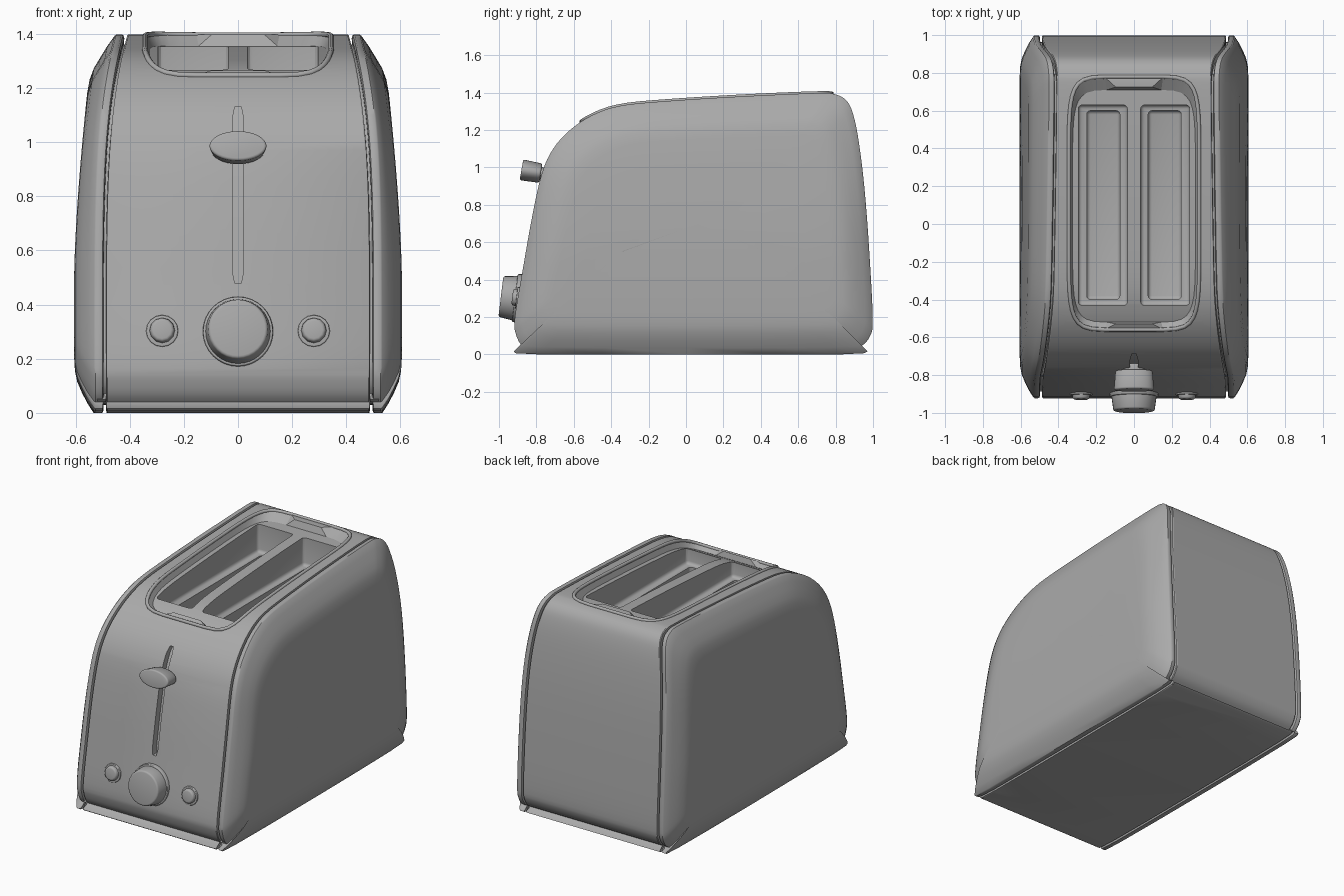
import bpy, bmesh, math
from mathutils import Vector

if "Cube" in bpy.data.objects:
    bpy.data.objects.remove(bpy.data.objects["Cube"], do_unlink=True)

grey = bpy.data.materials.new("Plain Grey")
grey.use_nodes = True
grey.diffuse_color = (0.4, 0.4, 0.4, 1)
grey.node_tree.nodes["Principled BSDF"].inputs["Base Color"].default_value = grey.diffuse_color


# Helpers
def smooth_loop(points, steps=4):
    """Closed Catmull-Rom curve through the points."""
    out, n = [], len(points)
    for i in range(n):
        a, b, c, d = (Vector(points[(i + k) % n]) for k in (-1, 0, 1, 2))
        for s in range(steps):
            t = s / steps
            out.append(b + (c - a) * t / 2 + (2 * a - 5 * b + 4 * c - d) * t * t / 2
                       + (3 * b - a - 3 * c + d) * t ** 3 / 2)
    return out


def lookup(pairs, v):
    """Linear interpolation in sorted pairs."""
    for (a, fa), (b, fb) in zip(pairs, pairs[1:]):
        if v <= b:
            return fa + (fb - fa) * (v - a) / max(b - a, 1e-6)
    return pairs[-1][1]


def finish(ob, angle=35):
    ob.data.materials.clear()
    ob.data.materials.append(grey)
    bpy.ops.object.select_all(action='DESELECT')
    bpy.context.view_layer.objects.active = ob
    ob.select_set(True)
    bpy.ops.object.shade_smooth_by_angle(angle=math.radians(angle))


def loft(name, rings):
    """Skin equal rings and close both ends with fans."""
    bm = bmesh.new()
    loops = [[bm.verts.new(p) for p in r] for r in rings]
    n = len(loops[0])
    for a, b in zip(loops, loops[1:]):
        for i in range(n):
            j = (i + 1) % n
            bm.faces.new((a[i], a[j], b[j], b[i]))
    for loop in (loops[0], loops[-1]):
        mid = bm.verts.new(sum((v.co for v in loop), Vector()) / n)
        for i in range(n):
            bm.faces.new((loop[i], loop[(i + 1) % n], mid))
    bmesh.ops.recalc_face_normals(bm, faces=bm.faces)
    me = bpy.data.meshes.new(name)
    bm.to_mesh(me)
    bm.free()
    ob = bpy.data.objects.new(name, me)
    bpy.context.collection.objects.link(ob)
    return ob


def box(name, x0, x1, y0, y1, z0, z1, bevel):
    bpy.ops.mesh.primitive_cube_add(size=1, location=((x0 + x1) / 2, (y0 + y1) / 2, (z0 + z1) / 2))
    ob = bpy.context.object
    ob.name = name
    ob.scale = (x1 - x0, y1 - y0, z1 - z0)
    bpy.ops.object.transform_apply(location=False, rotation=False, scale=True)
    apply_mod(ob, 'BEVEL', width=bevel, segments=3)
    return ob


def apply_mod(ob, kind, **props):
    mod = ob.modifiers.new(kind.title(), kind)
    for k, v in props.items():
        setattr(mod, k, v)
    bpy.context.view_layer.objects.active = ob
    bpy.ops.object.modifier_apply(modifier=mod.name)


def cut(target, cutter):
    apply_mod(target, 'BOOLEAN', object=cutter, operation='DIFFERENCE', solver='EXACT')
    bpy.data.objects.remove(cutter, do_unlink=True)


def knob(name, loc, r_back, r_front, depth, height=1, tilt=83, sides=32, bevel=0.01):
    """Tapered round control whose axis leans with the front face."""
    bpy.ops.mesh.primitive_cone_add(vertices=sides, radius1=r_back, radius2=r_front, depth=depth,
                                    location=loc, rotation=(math.radians(tilt), 0, 0))
    ob = bpy.context.object
    ob.name = name
    ob.scale = (1, height, 1)
    bpy.ops.object.transform_apply(location=False, rotation=False, scale=True)
    apply_mod(ob, 'BEVEL', width=bevel, segments=3, limit_method='ANGLE')
    finish(ob)


# Side profile (y, z)
PROFILE = smooth_loop([
    (-0.78, 0), (-0.87, 0.04), (-0.91, 0.11), (-0.915, 0.2), (-0.87, 0.47), (-0.82, 0.75),
    (-0.77, 0.97), (-0.71, 1.1), (-0.62, 1.2), (-0.5, 1.28), (-0.35, 1.33), (-0.1, 1.355),
    (0.3, 1.38), (0.7, 1.397), (0.8, 1.39), (0.86, 1.355), (0.895, 1.28), (0.925, 1.13),
    (0.955, 0.88), (0.98, 0.55), (0.998, 0.2), (0.985, 0.1), (0.93, 0.04), (0.82, 0)])
MID = Vector((0.05, 0.68))
TOP = sorted((p.x, p.y) for p in PROFILE if p.y > 1.02 and p.x < 0.84)
FRONT = sorted((p.y, p.x) for p in PROFILE if p.x < -0.4 and p.y > 0.15)


def rim(z):
    return 0.533 - 0.078 * (max(z, 0) / 1.4) ** 5


def full(z):
    return 0.605 - 0.05 * (max(0, z - 0.5) / 0.7) ** 1.5


def ring(side, inset, offset=0.0, bulge=0.0):
    """Profile loop shrunk by a distance and placed on the flank."""
    out = []
    for p in PROFILE:
        d = p - MID
        q = MID + Vector((d.x * (1 - inset / 0.95), d.y * (1 - inset / 0.69)))
        z = max(q.y, 0)
        x = rim(p.y) - offset
        x += (full(z) - x) * bulge
        out.append((side * x, q.x, z))
    return out


# Wrapped metal housing
band = [(0.035, 0.012), (0.035, 0.045), (0.003, 0.047), (0, 0.052)]
housing = loft("housing", [ring(-1, i, o) for i, o in band]
               + [ring(1, i, o) for i, o in reversed(band)])

# Side panels with a piped rim and bulged flank
for side, label in ((1, "left"), (-1, "right")):
    flank = [ring(side, 0.014, 0.036), ring(side, 0.002, 0.032), ring(side, 0, 0.026),
             ring(side, 0, 0.006), ring(side, 0.005, 0)]
    flank += [ring(side, i, 0, b) for i, b in
              ((0.04, 0.32), (0.08, 0.6), (0.12, 0.84), (0.16, 0.96), (0.21, 1), (0.35, 1), (0.55, 1))]
    finish(loft(label + "_side_panel", flank), 40)

# Sunken tray around the bread slots
sections, outline = [], []
STEPS = 28
for k in range(STEPS + 1):
    t = 0.9995 * math.sin(math.pi / 2 * (2 * k / STEPS - 1))
    w = (1 - abs(t) ** 7) ** (1 / 7)
    ya, yb = 0.11 + 0.67 * t, 0.095 + 0.615 * t
    za, zb = lookup(TOP, ya), lookup(TOP, yb) - 0.042
    a, b = 0.345 * w, 0.325 * w
    sections.append([(-b, yb, zb), (b, yb, zb), (a, ya, za + 0.004),
                     (a, ya, za + 0.3), (-a, ya, za + 0.3), (-a, ya, za + 0.004)])
    outline.append((a, ya, za))
cut(housing, loft("tray_cutter", sections))

# Bread slots, each narrowing to a carriage well
for side in (1, -1):
    for x0, x1, y0, y1, z0 in ((0.035, 0.295, -0.43, 0.63, 1.17), (0.075, 0.25, -0.4, 0.6, 0.75)):
        a, b = sorted((side * x0, side * x1))
        cut(housing, box("slot_cutter", a, b, y0, y1, z0, 1.7, 0.02))

# Lever track following the front
track = []
for k in range(17):
    z = 0.48 + 0.65 * k / 16
    y = lookup(FRONT, z)
    w = 0.012 if k in (0, 16) else 0.02
    track.append([(-w, y - 0.1, z), (w, y - 0.1, z), (w, y + 0.045, z), (-w, y + 0.045, z)])
cut(housing, loft("track_cutter", track))
finish(housing, 30)

# Raised lip around the tray
curve = bpy.data.curves.new("tray_lip", 'CURVE')
curve.dimensions = '3D'
curve.bevel_depth = 0.011
curve.bevel_resolution = 2
loop = outline + [(-x, y, z) for x, y, z in reversed(outline)]
spline = curve.splines.new('POLY')
spline.points.add(len(loop) - 1)
for pt, co in zip(spline.points, loop):
    pt.co = (*co, 1)
spline.use_cyclic_u = True
lip = bpy.data.objects.new("tray_lip", curve)
bpy.context.collection.objects.link(lip)
bpy.ops.object.select_all(action='DESELECT')
bpy.context.view_layer.objects.active = lip
lip.select_set(True)
bpy.ops.object.convert(target='MESH')
finish(bpy.context.object, 50)

# Front controls
knob("lever_stem", (0, -0.77, 0.965), 0.06, 0.06, 0.06, 0.6)
knob("lever_handle", (0, -0.828, 0.978), 0.098, 0.106, 0.105, 0.53, tilt=80)
knob("dial_base", (0, -0.9, 0.3), 0.132, 0.128, 0.03, bevel=0.004)
knob("dial", (0, -0.94, 0.304), 0.123, 0.109, 0.1)
for side, label in ((1, "left"), (-1, "right")):
    knob(label + "_button_base", (side * 0.28, -0.897, 0.302), 0.062, 0.058, 0.02, sides=16, bevel=0.003)
    knob(label + "_button", (side * 0.28, -0.909, 0.305), 0.05, 0.043, 0.04, sides=12)
